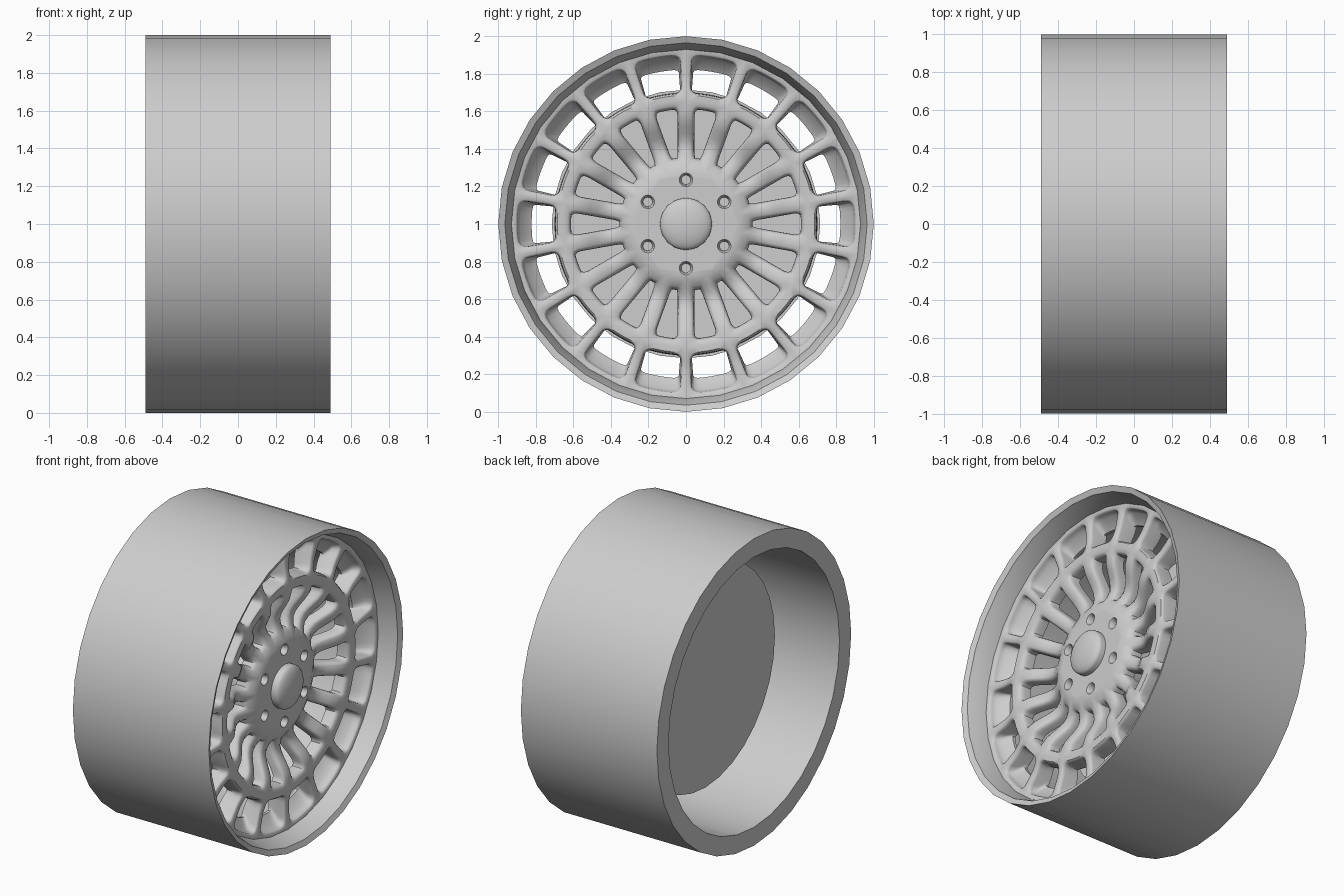
import bpy, bmesh, math

if "Cube" in bpy.data.objects:
    bpy.data.objects.remove(bpy.data.objects["Cube"])

grey = bpy.data.materials.new("plain_grey")
grey.diffuse_color = (0.61, 0.61, 0.61, 1)
grey.use_nodes = True
grey.node_tree.nodes["Principled BSDF"].inputs["Base Color"].default_value = grey.diffuse_color


def smooth(t):
    t = min(1, max(0, t))
    return t * t * (3 - 2 * t)


# Front surface depth as a function of radius: flat hub, dipping spokes, raised ring
PROFILE = [(0, .335), (.27, .335), (.41, .288), (.60, .365), (.68, .368), (.78, .355), (.93, .36)]


def front(r):
    for (r0, x0), (r1, x1) in zip(PROFILE, PROFILE[1:]):
        if r <= r1:
            return x0 + (x1 - x0) * smooth((r - r0) / (r1 - r0))
    return PROFILE[-1][1]


def back(r):
    return front(r) - .08 - .03 * smooth((r - .6) / .1)


def polar(x, r, a):
    return (x, r * math.sin(a), 1 + r * math.cos(a))


def finish(name, bm, angle=35):
    bmesh.ops.remove_doubles(bm, verts=bm.verts, dist=.0002)
    bmesh.ops.recalc_face_normals(bm, faces=bm.faces)
    me = bpy.data.meshes.new(name)
    bm.to_mesh(me)
    bm.free()
    ob = bpy.data.objects.new(name, me)
    bpy.context.collection.objects.link(ob)
    me.materials.append(grey)
    bpy.ops.object.select_all(action='DESELECT')
    ob.select_set(True)
    bpy.context.view_layer.objects.active = ob
    bpy.ops.object.shade_smooth_by_angle(angle=math.radians(angle))
    return ob


def lathe(name, pts, n, closed=False, angle=35):
    """Spin (x, radius) points about the wheel axis."""
    bm = bmesh.new()
    rings = [[bm.verts.new(polar(x, max(r, .0003), 2 * math.pi * i / n)) for i in range(n)]
             for x, r in pts]
    pairs = list(zip(rings, rings[1:])) + ([(rings[-1], rings[0])] if closed else [])
    for a, b in pairs:
        for i in range(n):
            j = (i + 1) % n
            bm.faces.new((a[i], a[j], b[j], b[i]))
    return finish(name, bm, angle)


def square(m):
    """Points around the border of the square from -1 to 1, m per side."""
    s = [-1 + 2 * i / m for i in range(m)]
    return ([(-1, t) for t in s] + [(t, 1) for t in s]
            + [(1, -t) for t in s] + [(-t, -1) for t in s])


def sector(r0, r1, half):
    """Border of one repeated sector."""
    return lambda u, v: (r0 + (r1 - r0) * (u + 1) / 2, v * half)


def window(ra, rb, ha, hb, c, g=0):
    """Rounded trapezoid opening, grown by g."""
    def shape(u, v):
        k = 1 - c
        iu, iv = max(-k, min(k, u)), max(-k, min(k, v))
        d = math.hypot(u - iu, v - iv)
        if abs(u) > k and abs(v) > k:
            u, v = iu + (u - iu) * c / d, iv + (v - iv) * c / d
        t = (u + 1) / 2
        r = (ra - g) + (rb - ra + 2 * g) * t
        return r, v * (ha + (hb - ha) * t + g) / r
    return shape


def circle(rc, rad):
    def shape(u, v):
        d = math.hypot(u, v)
        z, y = rc + rad * u / d, rad * v / d
        return math.hypot(z, y), math.atan2(y, z)
    return shape


def add_cells(bm, count, offset, m, loops, cap=False):
    """Bridge loops of (shape, depth function) in every sector."""
    for k in range(count):
        a0 = 2 * math.pi * (k + offset) / count
        prev = None
        for shape, depth in loops:
            ring = []
            for u, v in square(m):
                r, a = shape(u, v)
                ring.append(bm.verts.new(polar(depth(r), r, a0 + a)))
            if prev:
                n = len(ring)
                for i in range(n):
                    j = (i + 1) % n
                    bm.faces.new((prev[i], prev[j], ring[j], ring[i]))
            prev = ring
        if cap:
            bm.faces.new(prev)


def drop(d):
    return lambda r: front(r) - d


# Spoked face: hub with bolt holes, inner spokes, raised ring and outer spokes
bm = bmesh.new()
T = math.pi / 18
hub = sector(.12, .29, math.pi / 6)
add_cells(bm, 6, 0, 24, [(hub, drop(0)), (circle(.235, .036), drop(0)), (circle(.235, .031), drop(.006)),
                         (circle(.235, .025), drop(.04))], cap=True)
inner = (.355, .612, .017, .062, .3)
cell = sector(.29, .655, T)
add_cells(bm, 18, .5, 8, [(cell, drop(0)), (window(*inner, .020), drop(.002)),
                          (window(*inner, .009), drop(.009)), (window(*inner, .003), drop(.022)),
                          (window(*inner), drop(.04)), (window(*inner), back), (cell, back)])
outer = (.695, .897, .096, .126, .35)
hole = (.70, .822, .092, .104, .2)
cell = sector(.655, .93, T)
add_cells(bm, 18, .5, 8, [(cell, drop(0)), (window(*outer, .010), drop(.001)),
                          (window(*outer, .003), drop(.007)), (window(*outer), drop(.02)),
                          (window(.698, .885, .094, .122, .3), drop(.05)),
                          (window(*hole), drop(.09)),
                          (window(*hole), back), (cell, back)])
finish("spoked_face", bm, 40)

# Hub back plate and domed centre cap
lathe("hub_back", [(.255, 0), (.255, .29)], 144)
dome = [(.335 + .03 + .045 * math.sin(t * math.pi / 16), .138 * math.cos(t * math.pi / 16)) for t in range(9)]
lathe("centre_cap", [(.32, .138)] + dome, 48)

# Barrel with front lip
lathe("rim_barrel", [(-.49, .88), (-.49, 1), (.49, 1), (.475, .965), (.445, .955), (.355, .928),
                     (.25, .92), (.25, .88)], 32, closed=True, angle=25)

# Brake disc and axle behind the spokes
lathe("brake_disc", [(-.14, 0), (-.14, .715), (-.10, .715), (-.10, 0)], 32)
lathe("axle", [(-.11, .2), (.255, .2)], 32)
